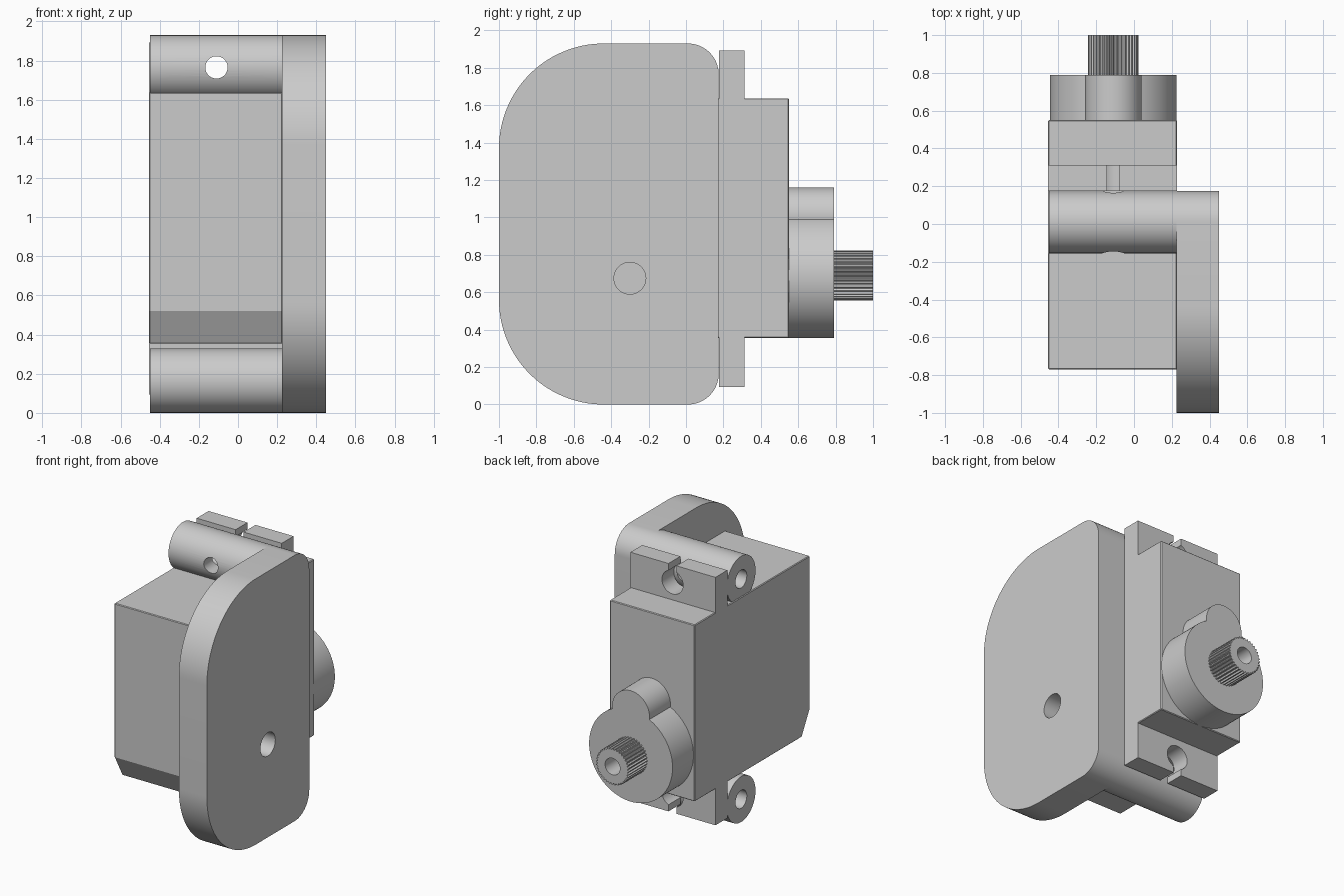
import bpy
import bmesh
from math import pi, sin, cos, radians
from mathutils import Vector

if "Cube" in bpy.data.objects:
    bpy.data.objects.remove(bpy.data.objects["Cube"], do_unlink=True)

GREY = (0.6, 0.6, 0.6, 1.0)
grey = bpy.data.materials.new("plain_grey")
grey.use_nodes = True
grey.diffuse_color = GREY
grey.node_tree.nodes["Principled BSDF"].inputs["Base Color"].default_value = GREY

# Shared dimensions
LEFT, INNER, OUTER = -0.45, 0.225, 0.45
MID_X = -0.11
TOP = 1.93
BARREL_Y, BARREL_R = 0.01, 0.165
SHAFT_Z = 0.69


def arc(cx, cy, r, start=0, end=360, n=64):
    """Points on an arc; a full turn leaves out the repeated end point."""
    steps = n if end - start >= 360 else n - 1
    angles = [radians(start + (end - start) * i / steps) for i in range(n)]
    return [(cx + r * cos(a), cy + r * sin(a)) for a in angles]


def rect(a0, a1, b0, b1):
    return [(a0, b0), (a1, b0), (a1, b1), (a0, b1)]


def prism(name, profile, axis, lo, hi):
    """Extrude a profile along x (points are y, z) or y (points are x, z)."""
    bm = bmesh.new()
    place = (lambda a, b: (lo, a, b)) if axis == "x" else (lambda a, b: (a, lo, b))
    face = bm.faces.new([bm.verts.new(place(a, b)) for a, b in profile])
    ext = bmesh.ops.extrude_face_region(bm, geom=[face])
    moved = [v for v in ext["geom"] if isinstance(v, bmesh.types.BMVert)]
    step = Vector((hi - lo, 0, 0)) if axis == "x" else Vector((0, hi - lo, 0))
    bmesh.ops.translate(bm, verts=moved, vec=step)
    bmesh.ops.recalc_face_normals(bm, faces=bm.faces[:])
    mesh = bpy.data.meshes.new(name)
    bm.to_mesh(mesh)
    bm.free()
    obj = bpy.data.objects.new(name, mesh)
    bpy.context.collection.objects.link(obj)
    obj.data.materials.append(grey)
    return obj


def activate(obj):
    bpy.ops.object.select_all(action="DESELECT")
    obj.select_set(True)
    bpy.context.view_layer.objects.active = obj


def combine(obj, other, operation="DIFFERENCE"):
    """Apply a boolean and discard the helper object."""
    mod = obj.modifiers.new("combine", "BOOLEAN")
    mod.operation = operation
    mod.solver = "EXACT"
    mod.object = other
    activate(obj)
    bpy.ops.object.modifier_apply(modifier=mod.name)
    bpy.data.objects.remove(other, do_unlink=True)


def smooth(obj, angle=30):
    activate(obj)
    bpy.ops.object.shade_smooth_by_angle(angle=radians(angle))


# Rounded side plate with a pivot hole
FRONT_R = 0.56
front = -1 + FRONT_R
outline = (arc(BARREL_Y, BARREL_R, BARREL_R, -90, 0, 16)
           + arc(BARREL_Y, TOP - BARREL_R, BARREL_R, 0, 90, 16)
           + arc(front, TOP - FRONT_R, FRONT_R, 90, 180, 32)
           + arc(front, FRONT_R, FRONT_R, 180, 270, 32))
plate = prism("side_plate", outline, "x", INNER, OUTER)
combine(plate, prism("cutter", arc(-0.3, 0.675, 0.085), "x", INNER - 0.1, OUTER + 0.1))
smooth(plate)

# Mounting barrels with axial bores; the upper one is cross-drilled
for name, z in (("lower_barrel", BARREL_R), ("upper_barrel", TOP - BARREL_R)):
    barrel = prism(name, arc(BARREL_Y, z, BARREL_R), "x", LEFT, INNER)
    combine(barrel, prism("cutter", arc(BARREL_Y, z, 0.065, n=40), "x", LEFT - 0.1, INNER - 0.02))
    if name == "upper_barrel":
        combine(barrel, prism("cutter", arc(MID_X, z, 0.057, n=40), "y", -0.3, 0.3))
    smooth(barrel)

# Motor case with a chamfered lower front edge
case_profile = [(0.55, 0.355), (0.55, 1.637), (-0.77, 1.637), (-0.77, 0.52), (-0.68, 0.355)]
case = prism("motor_case", case_profile, "x", LEFT - 0.005, INNER + 0.003)
bevel = case.modifiers.new("edge", "BEVEL")
bevel.width = 0.005
bevel.segments = 1

# Mounting ears with keyhole slots open at their ends
for name, z0, z1, sign in (("upper_ear", 1.63, 1.893, 1), ("lower_ear", 0.093, 0.36, -1)):
    hole_z = 1.765 if sign > 0 else 0.22
    ear = prism(name, rect(LEFT - 0.005, INNER + 0.003, z0, z1), "y", 0.176, 0.312)
    combine(ear, prism("cutter", arc(MID_X, hole_z, 0.085, n=40), "y", 0.1, 0.4))
    lo, hi = sorted((hole_z, hole_z + sign * 0.3))
    combine(ear, prism("cutter", rect(MID_X - 0.032, MID_X + 0.032, lo, hi), "y", 0.1, 0.4))
    smooth(ear)

# Gear housing: large drum joined with a small one above
housing = prism("gear_housing", arc(MID_X, SHAFT_Z, 0.335, n=96), "y", 0.545, 0.79)
combine(housing, prism("cutter", arc(MID_X, 1.01, 0.15), "y", 0.545, 0.79), "UNION")
smooth(housing)

# Splined output shaft with a blind screw hole
TEETH = 36
spline = []
for i in range(TEETH * 4):
    r = 0.133 if i % 4 < 2 else 0.122
    a = 2 * pi * i / (TEETH * 4)
    spline.append((MID_X + r * cos(a), SHAFT_Z + r * sin(a)))
shaft = prism("output_shaft", spline, "y", 0.78, 1.0)
combine(shaft, prism("cutter", arc(MID_X, SHAFT_Z, 0.06, n=40), "y", 0.82, 1.1))
smooth(shaft, 20)
